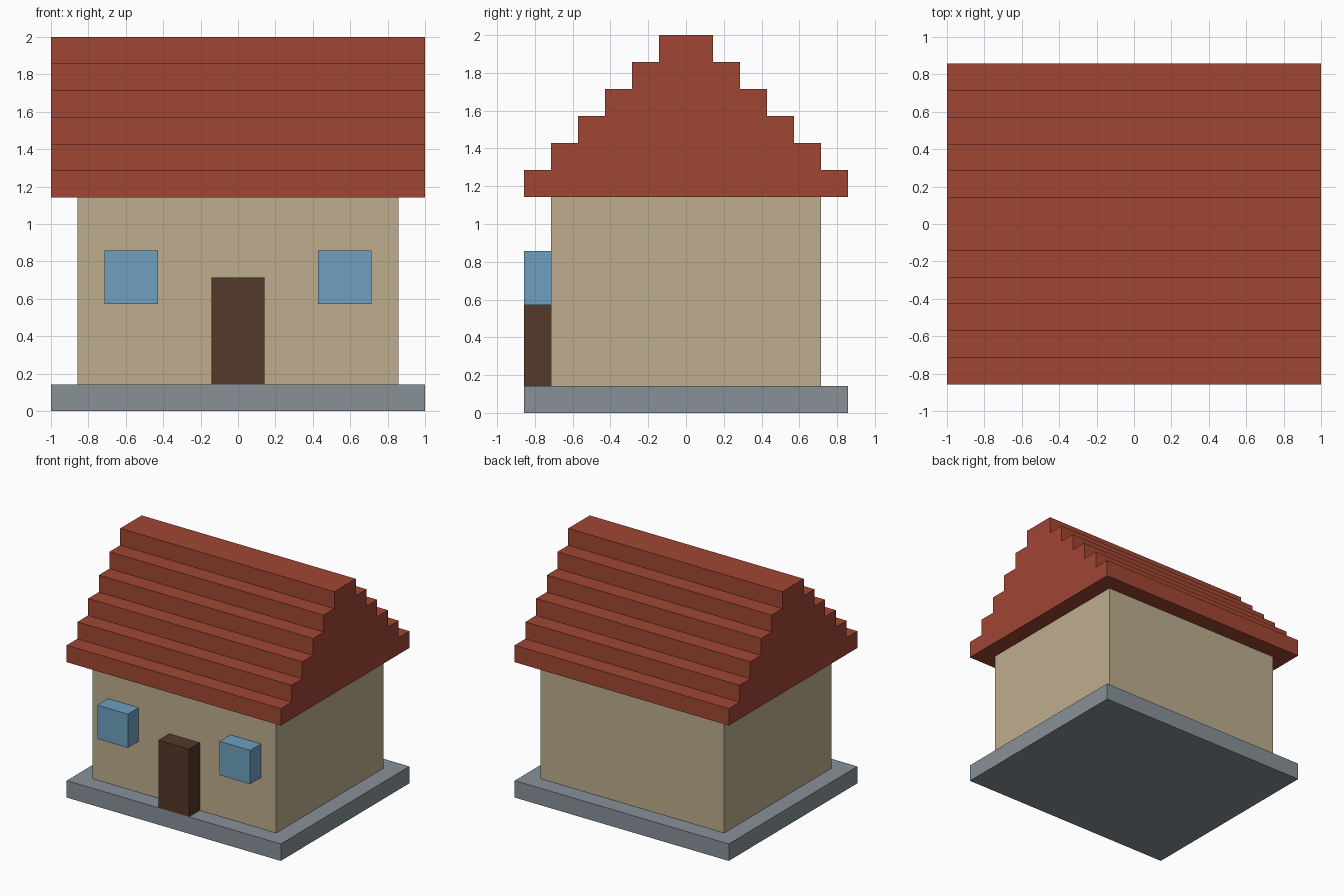
import bpy
import bmesh

default_cube = bpy.data.objects.get("Cube")
if default_cube:
    bpy.data.objects.remove(default_cube, do_unlink=True)

U = 1 / 7  # block size; all dimensions below are in whole blocks


def linear(c):
    c /= 255
    return c / 12.92 if c <= 0.04045 else ((c + 0.055) / 1.055) ** 2.4


def material(name, r, g, b):
    mat = bpy.data.materials.new(name)
    mat.use_nodes = True
    color = (linear(r), linear(g), linear(b), 1)
    mat.diffuse_color = color
    bsdf = mat.node_tree.nodes["Principled BSDF"]
    bsdf.inputs["Base Color"].default_value = color
    bsdf.inputs["Roughness"].default_value = 0.9
    return mat


def prism(name, profile, x0, x1, mat):
    """Extrude a closed (y, z) outline along x, from x0 to x1."""
    bm = bmesh.new()
    face = bm.faces.new([bm.verts.new((x0 * U, y * U, z * U)) for y, z in profile])
    result = bmesh.ops.extrude_face_region(bm, geom=[face])
    moved = [v for v in result["geom"] if isinstance(v, bmesh.types.BMVert)]
    bmesh.ops.translate(bm, verts=moved, vec=((x1 - x0) * U, 0, 0))
    bmesh.ops.recalc_face_normals(bm, faces=bm.faces)
    mesh = bpy.data.meshes.new(name)
    bm.to_mesh(mesh)
    bm.free()
    mesh.materials.append(mat)
    obj = bpy.data.objects.new(name, mesh)
    bpy.context.collection.objects.link(obj)
    return obj


def block(name, x, y, z, mat):
    """Box spanning the given (low, high) ranges."""
    outline = [(y[0], z[0]), (y[1], z[0]), (y[1], z[1]), (y[0], z[1])]
    return prism(name, outline, x[0], x[1], mat)


stone = material("grey stone", 135, 145, 152)
plaster = material("beige plaster", 190, 174, 142)
tile = material("red roof tile", 160, 70, 52)
wood = material("dark brown wood", 85, 56, 42)
glass = material("blue glass", 110, 160, 192)

# Foundation slab and house body
block("foundation", (-7, 7), (-6, 6), (0, 1), stone)
block("walls", (-6, 6), (-5, 5), (1, 8), plaster)

# Stepped gable roof: six courses, each one block narrower per side
back_steps = []
for i in range(6):
    back_steps += [(6 - i, 8 + i), (6 - i, 9 + i)]
front_steps = [(-y, z) for y, z in reversed(back_steps)]
prism("roof", back_steps + front_steps, -7, 7, tile)

# Front door and the two windows, one block proud of the wall
block("door", (-1, 1), (-6, -5), (1, 5), wood)
block("left_window", (3, 5), (-6, -5), (4, 6), glass)
block("right_window", (-5, -3), (-6, -5), (4, 6), glass)
